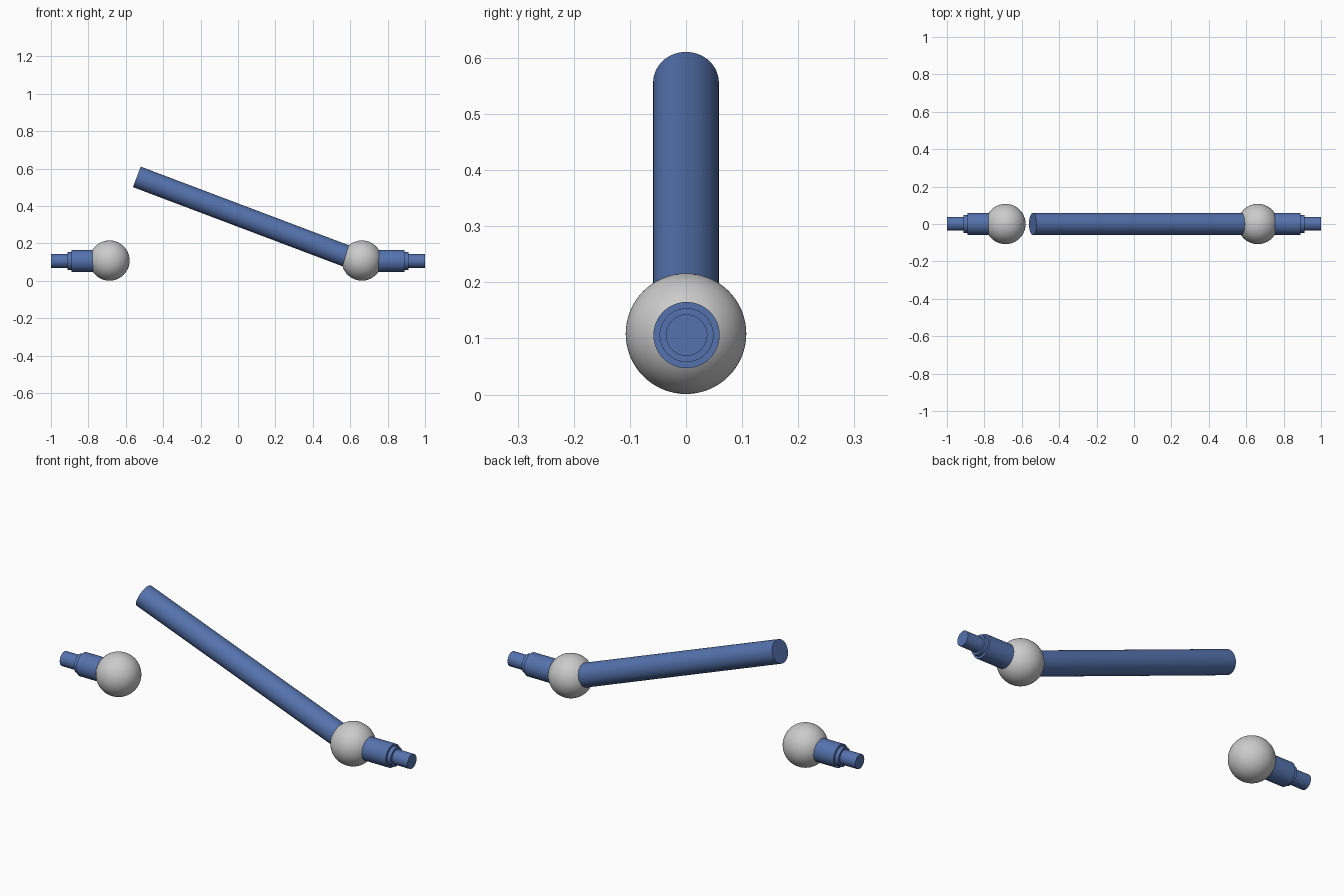
import bpy, math
from mathutils import Vector

if "Cube" in bpy.data.objects:
    bpy.data.objects.remove(bpy.data.objects["Cube"])

blue = bpy.data.materials.new("blue_paint")
blue.diffuse_color = (0.09, 0.17, 0.42, 1)
blue.use_nodes = True
blue.node_tree.nodes["Principled BSDF"].inputs["Base Color"].default_value = blue.diffuse_color


def smooth():
    bpy.ops.object.shade_smooth_by_angle(angle=math.radians(35))


def ball(name, x):
    bpy.ops.mesh.primitive_uv_sphere_add(segments=64, ring_count=32, radius=0.1075,
                                         location=(x, 0, 0.1085))
    bpy.context.object.name = name
    smooth()


def rod(name, start, end, radius):
    a, b = Vector(start), Vector(end)
    bpy.ops.mesh.primitive_cylinder_add(vertices=64, radius=radius,
                                        depth=(b - a).length, location=(a + b) / 2)
    ob = bpy.context.object
    ob.name = name
    ob.rotation_euler = (b - a).to_track_quat('Z', 'Y').to_euler()
    ob.data.materials.append(blue)
    smooth()


# ball joints at both ends, each with a stepped stub shaft pointing outward
for side, sign, joint_x in (("left", -1, -0.687), ("right", 1, 0.662)):
    ball(side + "_ball_joint", joint_x)
    for part, x0, x1, r in (("stub", abs(joint_x), 0.89, 0.059),
                            ("collar", 0.88, 0.911, 0.048),
                            ("tip", 0.90, 1.0, 0.037)):
        rod(f"{side}_{part}", (sign * x0, 0.001, 0.106), (sign * x1, 0.001, 0.106), r)

# long shaft swung up from the right joint
rod("long_shaft", (0.65, 0, 0.106), (-0.541, 0, 0.556), 0.0585)
